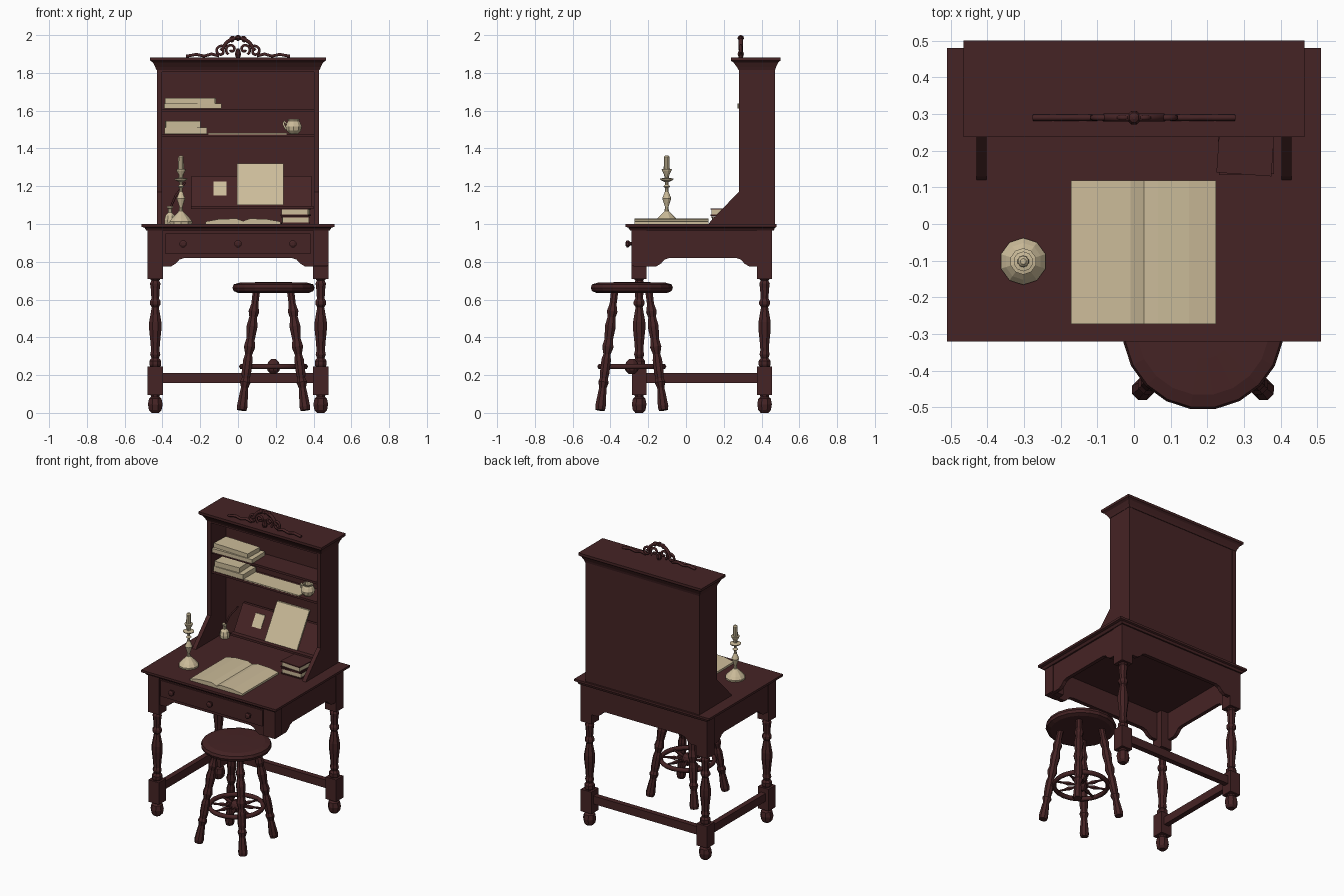
import bpy, bmesh, math
from mathutils import Vector, Matrix

if "Cube" in bpy.data.objects:
    bpy.data.objects.remove(bpy.data.objects["Cube"])


def material(name, col):
    m = bpy.data.materials.new(name)
    m.diffuse_color = (*col, 1)
    m.use_nodes = True
    m.node_tree.nodes["Principled BSDF"].inputs["Base Color"].default_value = m.diffuse_color
    return m


WOOD = material("dark red wood", (0.06, 0.017, 0.018))
CREAM = material("cream paper", (0.60, 0.50, 0.32))


def finish(name, bm, mat):
    bmesh.ops.recalc_face_normals(bm, faces=bm.faces)
    me = bpy.data.meshes.new(name)
    bm.to_mesh(me)
    bm.free()
    me.materials.append(mat)
    ob = bpy.data.objects.new(name, me)
    bpy.context.collection.objects.link(ob)
    return ob


def box(name, x, y, z, mat=WOOD, rot=0):
    bm = bmesh.new()
    bmesh.ops.create_cube(bm, size=1)
    size = [b - a for a, b in (x, y, z)]
    mid = Vector([(a + b) / 2 for a, b in (x, y, z)])
    bmesh.ops.scale(bm, vec=size, verts=bm.verts)
    bmesh.ops.transform(bm, matrix=Matrix.Translation(mid) @ Matrix.Rotation(rot, 4, 'Z'), verts=bm.verts)
    return finish(name, bm, mat)


def prism(name, pts, axis, a, b, mat=WOOD):
    """Extrude a 2D outline along x (pts are y,z) or y (pts are x,z)."""
    place = (lambda u, v, w: (w, u, v)) if axis == 'x' else (lambda u, v, w: (u, w, v))
    bm = bmesh.new()
    lo = [bm.verts.new(place(u, v, a)) for u, v in pts]
    hi = [bm.verts.new(place(u, v, b)) for u, v in pts]
    bm.faces.new(lo)
    bm.faces.new(hi)
    for i in range(len(pts)):
        j = (i + 1) % len(pts)
        bm.faces.new((lo[i], lo[j], hi[j], hi[i]))
    return finish(name, bm, mat)


def lathe(name, prof, origin=(0, 0, 0), direction=(0, 0, 1), sides=10, mat=WOOD):
    """Turn a (radius, height) profile around an axis."""
    bm = bmesh.new()
    rings = []
    for r, h in prof:
        rings.append([bm.verts.new((r * math.cos(2 * math.pi * (k + .5) / sides),
                                    r * math.sin(2 * math.pi * (k + .5) / sides), h)) for k in range(sides)])
    for p, q in zip(rings, rings[1:]):
        for k in range(sides):
            n = (k + 1) % sides
            bm.faces.new((p[k], p[n], q[n], q[k]))
    bm.faces.new(rings[0])
    bm.faces.new(rings[-1])
    rot = Vector(direction).to_track_quat('Z', 'Y').to_matrix().to_4x4()
    bmesh.ops.transform(bm, matrix=Matrix.Translation(origin) @ rot, verts=bm.verts)
    return finish(name, bm, mat)


def slab(name, levels, mat=WOOD):
    """Moulded board: stack of rectangles (x half, y front, y back, z)."""
    bm = bmesh.new()
    rings = [[bm.verts.new(c) for c in ((-x, f, z), (x, f, z), (x, b, z), (-x, b, z))] for x, f, b, z in levels]
    for p, q in zip(rings, rings[1:]):
        for k in range(4):
            n = (k + 1) % 4
            bm.faces.new((p[k], p[n], q[n], q[k]))
    bm.faces.new(rings[0])
    bm.faces.new(rings[-1])
    return finish(name, bm, mat)


def tube(name, pts, r, mat=WOOD):
    cu = bpy.data.curves.new(name, 'CURVE')
    cu.dimensions = '3D'
    cu.bevel_depth = r
    cu.bevel_resolution = 1
    cu.use_fill_caps = True
    s = cu.splines.new('POLY')
    s.points.add(len(pts) - 1)
    for p, c in zip(s.points, pts):
        p.co = (*c, 1)
    cu.materials.append(mat)
    ob = bpy.data.objects.new(name, cu)
    bpy.context.collection.objects.link(ob)
    return ob


# --- desk top and scalloped apron
slab("desk_top", [(.485, -.295, .465, .965), (.495, -.305, .47, .98), (.51, -.32, .48, .985), (.51, -.32, .48, 1.0)])


def apron_outline(a, b):
    drop = [(0, .775), (.12, .775), (.145, .79), (.165, .812), (.19, .82)]
    return [(a, .975)] + [(a + u, z) for u, z in drop] + [(b - u, z) for u, z in reversed(drop)] + [(b, .975)]


prism("front_apron", apron_outline(-.475, .475), 'y', -.278, -.25)
prism("back_apron", apron_outline(-.475, .475), 'y', .43, .455)
for s, side in ((-1, "left"), (1, "right")):
    prism(side + "_apron", apron_outline(-.278, .455), 'x', s * .475, s * .45)
box("drawer_front", (-.385, .385), (-.287, -.27), (.84, .95))
for x in (-.29, 0, .29):
    lathe("drawer_knob", [(.01, 0), (.01, .012), (.02, .02), (.02, .03), (.01, .036)],
          (x, -.284, .895), (0, -1, 0), 8)

# --- turned legs (the front right corner only has its block)
LEG = [(.027, .24), (.034, .255), (.034, .275), (.022, .29), (.029, .31), (.024, .33), (.027, .37), (.035, .44),
       (.035, .48), (.024, .54), (.02, .56), (.031, .575), (.031, .59), (.022, .605), (.026, .66), (.03, .685),
       (.022, .70), (.034, .715)]
FOOT = [(.022, 0), (.036, .015), (.042, .045), (.036, .075), (.024, .085), (.028, .10)]
X, YF, YB = .438, -.248, .416
for x, y in ((-X, YF), (-X, YB), (X, YB)):
    lathe("leg_turning", LEG, (x, y, 0), sides=8)
    lathe("bun_foot", FOOT, (x, y, 0), sides=8)
    box("leg_lower_block", (x - .04, x + .04), (y - .039, y + .039), (.095, .245))
    box("leg_upper_block", (x - .042, x + .042), (y - .04, y + .04), (.71, .97))
box("front_right_block", (X - .042, X + .042), (YF - .04, YF + .04), (.78, .97))
box("left_stretcher", (-X - .018, -X + .018), (YF, YB), (.157, .212))
box("back_stretcher", (-X, X), (YB - .018, YB + .018), (.157, .212))

# --- hutch with shelves and crown
for s, side in ((-1, "left"), (1, "right")):
    prism(side + "_hutch_side", [(.47, 1.0), (.47, 1.83), (.28, 1.83), (.28, 1.17), (.255, 1.145), (.13, 1.015),
                                 (.12, 1.0)], 'x', s * .43, s * .402)
box("hutch_back", (-.425, .425), (.445, .468), (.98, 1.83))
box("hutch_top_rail", (-.43, .43), (.282, .30), (1.805, 1.85))
for z in (1.475, 1.61):
    box("hutch_shelf", (-.405, .405), (.288, .45), (z - .015, z))
slab("crown_moulding", [(.432, .278, .472, 1.815), (.438, .27, .476, 1.83), (.45, .252, .488, 1.855),
                        (.465, .237, .50, 1.865), (.465, .237, .50, 1.882)])

# --- carved crest: arch, scrolls and leaf tails
YC = .29


def spiral(cx, cz, r0, r1, a0, a1, n=14):
    out = []
    for i in range(n + 1):
        t = i / n
        r, a = r0 + (r1 - r0) * t, math.radians(a0 + (a1 - a0) * t)
        out.append((cx + r * math.cos(a), YC, cz + r * math.sin(a)))
    return out


for s in (-1, 1):
    for pts, r in ((spiral(0, 1.90, .085, .085, 90, 15, 8), .011),
                   (spiral(.09, 1.915, .03, .006, 120, -300), .008),
                   (spiral(.035, 1.925, .032, .006, -60, 330), .008),
                   (spiral(.03, 1.975, .018, .004, 180, -180), .007),
                   ([(.10, YC, 1.89), (.14, YC, 1.90), (.18, YC, 1.889), (.22, YC, 1.898), (.275, YC, 1.888)], .009)):
        tube("crest_scroll", [(s * x, y, z) for x, y, z in pts], r)
lathe("crest_finial", [(.006, 0), (.02, .012), (.014, .025), (.004, .03)], (0, YC, 1.97), sides=8)
lathe("crest_drop", [(.012, 0), (.018, .02), (.008, .05)], (0, YC, 1.88), sides=8)


# --- sloping reading board with papers
def leaning(name, x0, x1, z0, z1, off, th, mat):
    f = lambda z: .30 + .62 * (z - 1.09) - off
    prism(name, [(f(z0), z0), (f(z1), z1), (f(z1) + th, z1), (f(z0) + th, z0)], 'x', x0, x1, mat)


leaning("reading_board", -.245, .39, 1.09, 1.255, 0, .02, WOOD)
leaning("leaning_sheet", -.005, .24, 1.10, 1.32, .014, .012, CREAM)
leaning("pinned_note", -.13, -.06, 1.15, 1.225, .005, .004, CREAM)
box("reading_ledge", (-.25, .40), (.272, .44), (1.08, 1.095))

# --- books and papers
box("top_shelf_book_a", (-.39, -.09), (.275, .42), (1.611, 1.638), CREAM, .02)
box("top_shelf_book_b", (-.385, -.12), (.285, .41), (1.639, 1.668), CREAM, -.04)
box("middle_shelf_book_a", (-.39, -.165), (.29, .43), (1.476, 1.51), CREAM)
box("middle_shelf_book_b", (-.385, -.20), (.295, .42), (1.511, 1.545), CREAM, .04)
box("loose_sheets", (-.16, .26), (.289, .42), (1.475, 1.482), CREAM)
for z, rot in ((1.0, .02), (1.042, -.07)):
    box("desk_book_pages", (.235, .375), (.14, .29), (z + .006, z + .034), CREAM, rot)
    for c in (z, z + .034):
        box("desk_book_cover", (.23, .38), (.135, .29), (c, c + .007), WOOD, rot)
prism("open_book", [(-.172, 1.0), (-.172, 1.013), (-.10, 1.026), (-.01, 1.029), (.027, 1.016), (.065, 1.029),
                    (.15, 1.026), (.224, 1.013), (.224, 1.0)], 'y', -.272, .118, CREAM)

# --- teapot-like cup, ink bottle and quill
lathe("cup", [(.022, 0), (.04, .018), (.045, .04), (.036, .062), (.03, .07), (.034, .08), (.026, .08), (.022, .06)],
      (.295, .335, 1.476), sides=10, mat=CREAM)
tube("cup_handle", [(.255, .335, 1.53), (.245, .335, 1.545), (.24, .335, 1.53), (.255, .335, 1.50)], .006, CREAM)
lathe("ink_bottle", [(.03, 0), (.032, .02), (.026, .045), (.012, .06), (.011, .08), (.016, .085), (.016, .095)],
      (-.36, .37, 1.0), sides=8, mat=CREAM)
tube("quill", [(-.36, .37, 1.08), (-.33, .38, 1.15), (-.28, .40, 1.22)], .006)

# --- candlestick
lathe("candlestick", [(.062, 0), (.064, .012), (.05, .03), (.028, .052), (.012, .068), (.009, .09), (.012, .10),
                      (.024, .135), (.01, .17), (.008, .19), (.018, .198), (.008, .208), (.01, .222), (.034, .234),
                      (.036, .24), (.012, .245), (.014, .262), (.024, .28), (.027, .29), (.016, .292), (.015, .355),
                      (.008, .362)], (-.302, -.102, 1.0), sides=10, mat=CREAM)

# --- stool
SX, SY = .188, -.287
lathe("stool_seat", [(.19, .635), (.213, .645), (.22, .662), (.214, .68), (.18, .69), (.08, .692)],
      (SX, SY, 0), sides=20)
STOOL_LEG = [(.026, 0), (.03, .02), (.024, .09), (.02, .12), (.03, .15), (.022, .17), (.027, .20), (.027, .27),
             (.02, .30), (.032, .34), (.024, .38), (.031, .45), (.022, .50), (.03, .53), (.02, .57), (.021, .655)]
for sx in (-1, 1):
    for sy in (-1, 1):
        foot = Vector((SX + sx * .168, SY + sy * .168, .014))
        top = Vector((SX + sx * .09, SY + sy * .09, .65))
        lathe("stool_leg", STOOL_LEG, foot, top - foot, 8)

# spoked wheel between the stool legs
ring = [(SX + .168 * math.cos(k * math.pi / 12), SY + .168 * math.sin(k * math.pi / 12), .245) for k in range(24)]
tube("wheel_ring", ring, .015).data.splines[0].use_cyclic_u = True
lathe("wheel_hub", [(.015, .205), (.034, .225), (.038, .245), (.03, .268), (.014, .285)], (SX, SY, 0), sides=10)
for k in range(8):
    a = k * math.pi / 4 + math.pi / 8
    lathe("wheel_spoke", [(.007, 0), (.008, .05), (.014, .085), (.008, .115), (.007, .165)], (SX, SY, .245),
          (math.cos(a), math.sin(a), 0), 6)
